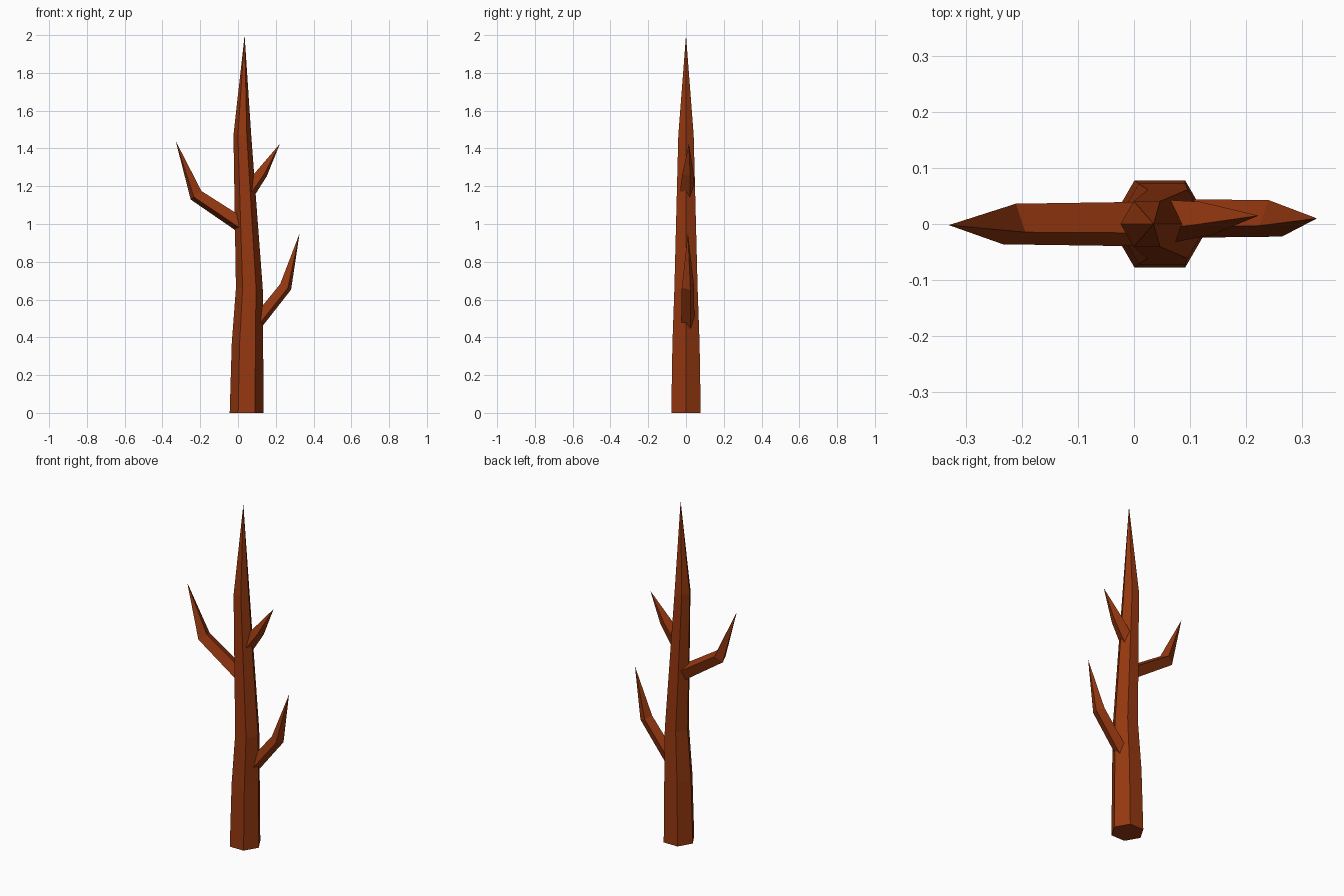
import bpy, bmesh, math
from mathutils import Vector

if "Cube" in bpy.data.objects:
    bpy.data.objects.remove(bpy.data.objects["Cube"])

bark = bpy.data.materials.new("reddish_brown_bark")
bark.diffuse_color = (0.30, 0.039, 0.005, 1)
bark.use_nodes = True
bark.node_tree.nodes["Principled BSDF"].inputs["Base Color"].default_value = bark.diffuse_color


def tapered_limb(name, rings, tip):
    """Skin rings of points together, close the base and end in a sharp tip."""
    bm = bmesh.new()
    loops = [[bm.verts.new(p) for p in ring] for ring in rings]
    n = len(loops[0])
    bm.faces.new(loops[0])
    for a, b in zip(loops, loops[1:]):
        for i in range(n):
            j = (i + 1) % n
            bm.faces.new((a[i], a[j], b[j], b[i]))
    top = bm.verts.new(tip)
    for i in range(n):
        bm.faces.new((loops[-1][i], loops[-1][(i + 1) % n], top))
    bmesh.ops.recalc_face_normals(bm, faces=bm.faces)
    mesh = bpy.data.meshes.new(name)
    bm.to_mesh(mesh)
    bm.free()
    mesh.materials.append(bark)
    obj = bpy.data.objects.new(name, mesh)
    bpy.context.collection.objects.link(obj)


def branch_ring(center, direction, radius):
    """Slightly twisted square, perpendicular to a direction in the xz plane."""
    side = 1 if direction.x > 0 else -1
    up = Vector((-direction.z, 0, direction.x)).normalized() * side
    across = Vector((0, 1, 0))
    angles = [math.radians(22 + 90 * k) for k in range(4)]
    return [center + radius * (math.cos(a) * across + math.sin(a) * up) for a in angles]


def branch(name, base, elbow, tip, r_base, r_elbow):
    base, elbow, tip = Vector(base), Vector(elbow), Vector(tip)
    d1, d2 = (elbow - base).normalized(), (tip - elbow).normalized()
    tapered_limb(name, [branch_ring(base, d1, r_base),
                        branch_ring(elbow, d1 + d2, r_elbow)], tip)


# trunk: hexagonal rings as (height, centre x, radius)
trunk = [(0, 0.046, 0.09), (0.37, 0.05, 0.083), (0.66, 0.06, 0.071), (1.47, 0.023, 0.047)]
hexagon = [math.radians(60 * k) for k in range(6)]
tapered_limb("trunk", [[(x + r * math.cos(a), r * math.sin(a), z) for a in hexagon]
                       for z, x, r in trunk], (0.035, 0, 2.0))

# three bent branches
branch("left_branch", (0.03, 0, 0.985), (-0.222, 0, 1.152), (-0.33, -0.002, 1.44), 0.043, 0.039)
branch("lower_right_branch", (0.092, 0.01, 0.467), (0.252, 0.01, 0.667), (0.326, 0.01, 0.95), 0.037, 0.035)
branch("upper_right_branch", (0.052, 0.005, 1.167), (0.128, 0.01, 1.27), (0.222, 0.015, 1.425), 0.042, 0.032)
